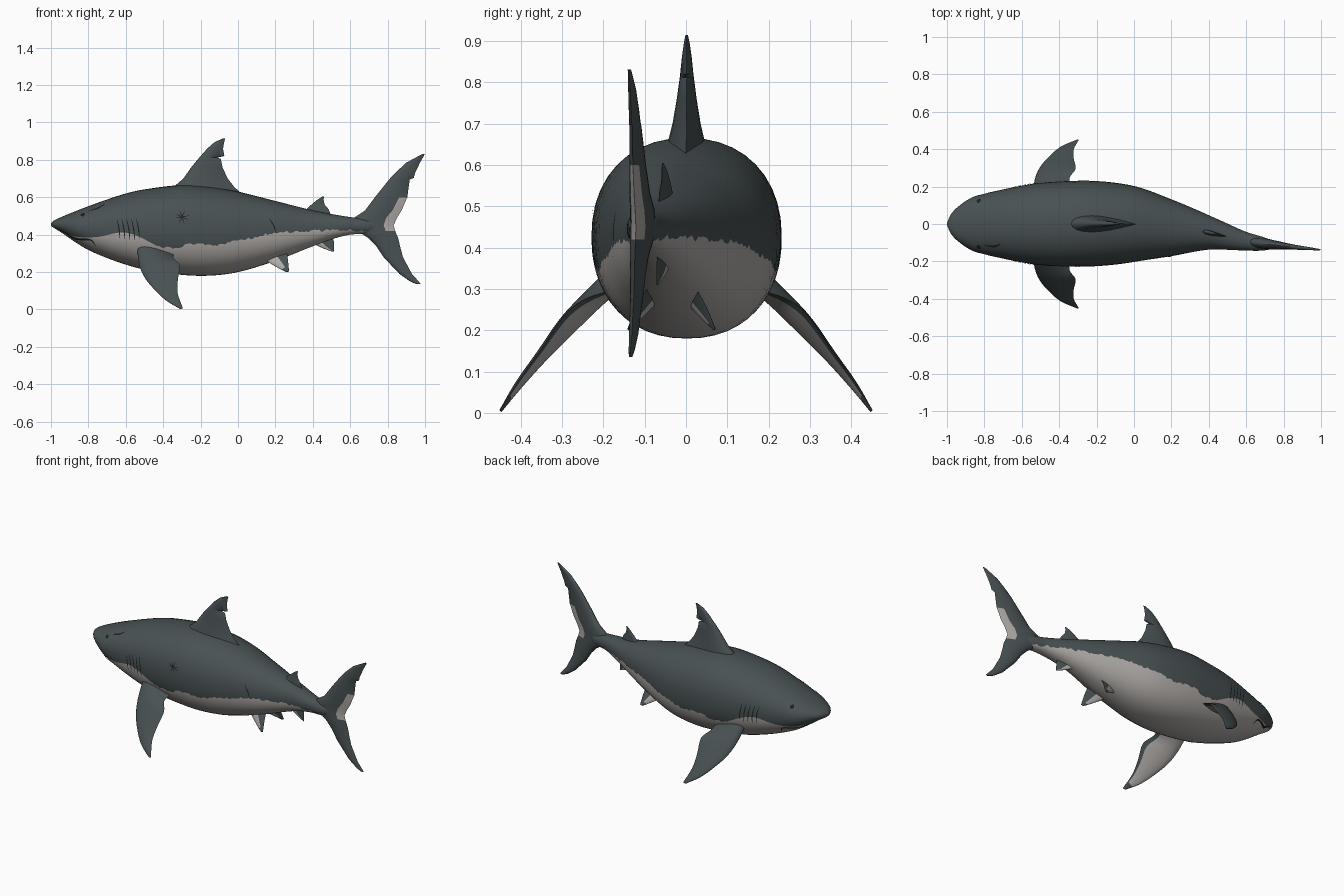
import bpy, bmesh, math, random
from mathutils import Vector

if "Cube" in bpy.data.objects:
    bpy.data.objects.remove(bpy.data.objects["Cube"])

random.seed(4)


def material(name, rgb):
    m = bpy.data.materials.new(name)
    m.diffuse_color = (*rgb, 1)
    m.use_nodes = True
    m.node_tree.nodes["Principled BSDF"].inputs["Base Color"].default_value = m.diffuse_color
    return m


SLATE = material("slate_grey", (0.065, 0.082, 0.086))
PALE = material("pale_belly", (0.43, 0.405, 0.385))
BLACK = material("near_black", (0.012, 0.014, 0.015))


def interp(rows, t):
    """Smooth interpolation of table rows keyed by their first column."""
    t = min(max(t, rows[0][0]), rows[-1][0])
    i = 0
    while i < len(rows) - 2 and t > rows[i + 1][0]:
        i += 1
    a, b = rows[i], rows[i + 1]
    p, q = rows[max(i - 1, 0)], rows[min(i + 2, len(rows) - 1)]
    d = b[0] - a[0]
    u = (t - a[0]) / d
    out = []
    for k in range(1, len(a)):
        m0 = (b[k] - p[k]) / (b[0] - p[0]) * d
        m1 = (q[k] - a[k]) / (q[0] - a[0]) * d
        out.append((2*u**3 - 3*u*u + 1) * a[k] + (u**3 - 2*u*u + u) * m0
                   + (3*u*u - 2*u**3) * b[k] + (u**3 - u*u) * m1)
    return out


def finish(name, bm, mats):
    bmesh.ops.recalc_face_normals(bm, faces=bm.faces)
    me = bpy.data.meshes.new(name)
    bm.to_mesh(me)
    bm.free()
    for m in mats:
        me.materials.append(m)
    ob = bpy.data.objects.new(name, me)
    bpy.context.collection.objects.link(ob)
    bpy.ops.object.select_all(action='DESELECT')
    ob.select_set(True)
    bpy.context.view_layer.objects.active = ob
    bpy.ops.object.shade_smooth_by_angle(angle=math.radians(45))
    return ob


# x, half width, top z, bottom z
SECTION = [(-1, .004, .462, .448), (-.985, .042, .475, .436), (-.95, .085, .492, .415),
           (-.87, .14, .525, .36), (-.8, .162, .552, .318), (-.7, .185, .588, .275),
           (-.6, .205, .62, .24), (-.5, .22, .642, .213), (-.3, .23, .665, .185),
           (-.15, .224, .655, .181), (0, .203, .63, .20), (.2, .152, .58, .26),
           (.4, .092, .53, .338), (.5, .07, .51, .375), (.6, .05, .494, .40),
           (.7, .034, .482, .408), (.78, .006, .455, .435)]
# x, sideways bend of the spine
SPINE = [(-1, 0), (-.5, 0), (0, 0), (.2, -.02), (.4, -.045), (.6, -.092),
         (.7, -.107), (.8, -.118), (1, -.138)]
# x, height of the border between back and belly colour
BORDER = [(-1, .452), (-.95, .42), (-.87, .39), (-.75, .388), (-.62, .412), (-.53, .39),
          (-.45, .35), (-.35, .328), (-.25, .35), (-.1, .345), (0, .37), (.1, .388),
          (.2, .41), (.4, .42), (.6, .425), (.7, .42), (.78, .44)]
POWER = 2.2


def bend(x):
    return interp(SPINE, x)[0]


def section(x, grow=0.0):
    w, top, bot = interp(SECTION, x)
    return w + grow, (top + bot) / 2, (top - bot) / 2 + grow


def spow(v, e):
    return math.copysign(abs(v) ** e, v)


# Body: rings with one row of vertices running along the colour border
RINGS, LOW, HIGH = 170, 10, 12
bm = bmesh.new()
rings = []
for i in range(RINGS + 1):
    x = -1 + 1.78 * (i / RINGS) ** 1.15
    w, zc, h = section(x)
    line = interp(BORDER, x)[0] + (random.uniform(-.007, .007) if x > -.45 else 0)
    s = min(max((line - zc) / h, -.93), .9)
    mid = math.asin(spow(s, POWER / 2))
    angles = [-math.pi/2 + (mid + math.pi/2) * k / LOW for k in range(LOW)]
    angles += [mid + (math.pi/2 - mid) * k / HIGH for k in range(HIGH + 1)]
    half = [(w * max(math.cos(a), 0) ** (2/POWER), zc + h * spow(math.sin(a), 2/POWER))
            for a in angles]
    loop = [(y, z) for y, z in half] + [(-y, z) for y, z in half[-2:0:-1]]
    rings.append([bm.verts.new((x, bend(x) + y, z)) for y, z in loop])
N = len(rings[0])
for a, b in zip(rings, rings[1:]):
    for k in range(N):
        f = bm.faces.new((a[k], a[(k + 1) % N], b[(k + 1) % N], b[k]))
        f.material_index = 1 if k < LOW or k >= N - LOW else 0
bm.faces.new(rings[0])
bm.faces.new(rings[-1])
finish("body", bm, [SLATE, PALE])

CHORD = [0, .03, .1, .2, .35, .5, .62, .75, .87, 1]


def fin(name, stations, normal, pale, smooth=1):
    """Loft an airfoil through stations (lead xyz, trail xyz, half thickness)."""
    rows = [(i, *le, *te, th) for i, (le, te, th) in enumerate(stations)]
    count = (len(rows) - 1) * smooth
    normal = Vector(normal).normalized()
    bm = bmesh.new()
    loops = []
    for j in range(count + 1):
        v = interp(rows, j / smooth)
        le, te, th = Vector(v[:3]), Vector(v[3:6]), v[6]
        pts = []
        for side, us in ((1, CHORD), (-1, CHORD[-2:0:-1])):
            for u in us:
                t = th * 2.598 * math.sqrt(u) * (1 - u)
                pts.append(bm.verts.new(le.lerp(te, u) + normal * t * side))
        loops.append(pts)
    n, c = len(loops[0]), len(CHORD) - 1
    for j in range(count):
        for k in range(n):
            k2 = (k + 1) % n
            f = bm.faces.new((loops[j][k], loops[j][k2], loops[j + 1][k2], loops[j + 1][k]))
            outer = k < c
            i = k if outer else n - 1 - k
            u = (CHORD[i] + CHORD[i + 1]) / 2
            f.material_index = int(pale(u, (j + .5) / count, f.calc_center_median(), outer))
    bm.faces.new(loops[0])
    bm.faces.new(loops[-1])
    return finish(name, bm, [SLATE, PALE])


def upright(rows):
    """Stations of a vertical fin from (z, lead x, trail x, half thickness)."""
    return [((a, bend(a), z), (b, bend(b), z), t) for z, a, b, t in rows]


# Dorsal fin with a torn trailing edge
fin("dorsal_fin", upright([
    (.60, -.39, .04, .055), (.655, -.345, -.02, .045), (.70, -.292, -.055, .034),
    (.76, -.25, -.083, .024), (.805, -.213, -.092, .018), (.812, -.207, -.112, .017),
    (.82, -.2, -.073, .016), (.86, -.165, -.08, .012), (.895, -.125, -.074, .007),
    (.914, -.082, -.068, .003)]), (0, 1, 0), lambda u, s, p, o: False)

# Tail fin, both lobes in one loft, with a pale patch at the fork
fin("tail_fin", upright([
    (.135, .955, .977, .004), (.15, .92, .966, .007), (.19, .863, .93, .011),
    (.28, .778, .882, .015), (.34, .738, .866, .019), (.38, .70, .857, .022),
    (.42, .64, .84, .028), (.45, .62, .832, .03), (.49, .62, .85, .028),
    (.53, .68, .875, .024), (.6, .732, .905, .019), (.694, .807, .918, .014),
    (.704, .816, .94, .013), (.73, .84, .947, .012), (.785, .9, .973, .009),
    (.831, .985, .999, .004)]), (0, 1, 0),
    lambda u, s, p, o: u > .75 and .43 < p.z < .6)

# Second dorsal fin and anal fin
fin("rear_dorsal_fin", upright([
    (.49, .32, .5, .016), (.535, .365, .485, .012), (.56, .392, .464, .009),
    (.585, .422, .458, .006), (.604, .45, .46, .002)]), (0, 1, 0),
    lambda u, s, p, o: False, 2)
fin("anal_fin", upright([
    (.40, .37, .50, .013), (.365, .385, .512, .011), (.345, .415, .513, .009),
    (.325, .46, .514, .005), (.309, .504, .514, .002)]), (0, 1, 0),
    lambda u, s, p, o: u < .5, 2)

# Paired pectoral and pelvic fins
PECTORAL = [((-.54, .17, .34), (-.34, .17, .30), .03), ((-.53, .24, .25), (-.345, .245, .275), .025),
            ((-.505, .30, .18), (-.312, .295, .235), .019), ((-.455, .36, .115), (-.322, .35, .155), .013),
            ((-.39, .413, .052), (-.322, .40, .085), .009), ((-.31, .448, .003), (-.295, .45, .008), .003)]
PELVIC = [((.11, .02, .30), (.25, .03, .335), .014), ((.155, .05, .258), (.262, .06, .30), .012),
          ((.21, .08, .225), (.268, .085, .255), .008), ((.258, .104, .2), (.273, .105, .205), .003)]
for side, label in ((1, "left"), (-1, "right")):
    def flip(rows, cy=0):
        return [((a[0], cy + side * a[1], a[2]), (b[0], cy + side * b[1], b[2]), t)
                for a, b, t in rows]
    fin(label + "_pectoral_fin", flip(PECTORAL), (0, side * .77, .64),
        lambda u, s, p, o: not o and .03 < u < .85 and s < .92, 4)
    fin(label + "_pelvic_fin", flip(PELVIC, -.035), (0, side * .75, .6),
        lambda u, s, p, o: u < .5 and s < .8, 4)


def mark(name, path, side, width):
    """Thin tapered ribbon hugging the body along a path of (x, z) points."""
    rows = [(i, *p) for i, p in enumerate(path)]
    steps = (len(path) - 1) * 5
    bm = bmesh.new()
    pairs = []
    for j in range(steps + 1):
        t = j / 5
        p = Vector(interp(rows, t))
        d = Vector(interp(rows, t + .05)) - Vector(interp(rows, t - .05))
        off = Vector((-d.y, d.x)).normalized() * width * (.15 + math.sin(math.pi * j / steps))
        pair = []
        for q in (p + off, p - off):
            w, zc, h = section(q.x, .003)
            s = min(max((q.y - zc) / h, -1), 1)
            y = w * (1 - abs(s) ** POWER) ** (1 / POWER)
            pair.append(bm.verts.new((q.x, bend(q.x) + side * y, zc + s * h)))
        pairs.append(pair)
    for a, b in zip(pairs, pairs[1:]):
        bm.faces.new((a[0], a[1], b[1], b[0]))
    ob = finish(name, bm, [BLACK])
    if sum(f.normal.y for f in ob.data.polygons) * side < 0:
        ob.data.flip_normals()


# Gills, mouth and eyes on both sides
for side, label in ((1, "left"), (-1, "right")):
    for i in range(5):
        x = -.648 + .026 * i
        mark(f"{label}_gill_{i + 1}", [(x, .487), (x + .012, .43), (x + .018, .372)], side, .003)
    mark(label + "_mouth", [(-.935, .418), (-.87, .378), (-.79, .372), (-.762, .34)], side, .004)
    mark(label + "_eye", [(-.842, .502), (-.83, .507), (-.818, .51)], side, .008)

# Scars on the right flank only
mark("eye_scar", [(-.80, .527), (-.75, .542), (-.71, .565)], -1, .003)
for i, a in enumerate((10, 65, 110, 155)):
    dx, dz = .04 * math.cos(math.radians(a)), .04 * math.sin(math.radians(a))
    mark(f"star_scar_{i + 1}", [(-.3 - dx, .495 - dz), (-.3, .495), (-.3 + dx, .495 + dz)], -1, .0022)
mark("flank_scar", [(.165, .49), (.19, .45), (.205, .41)], -1, .003)
